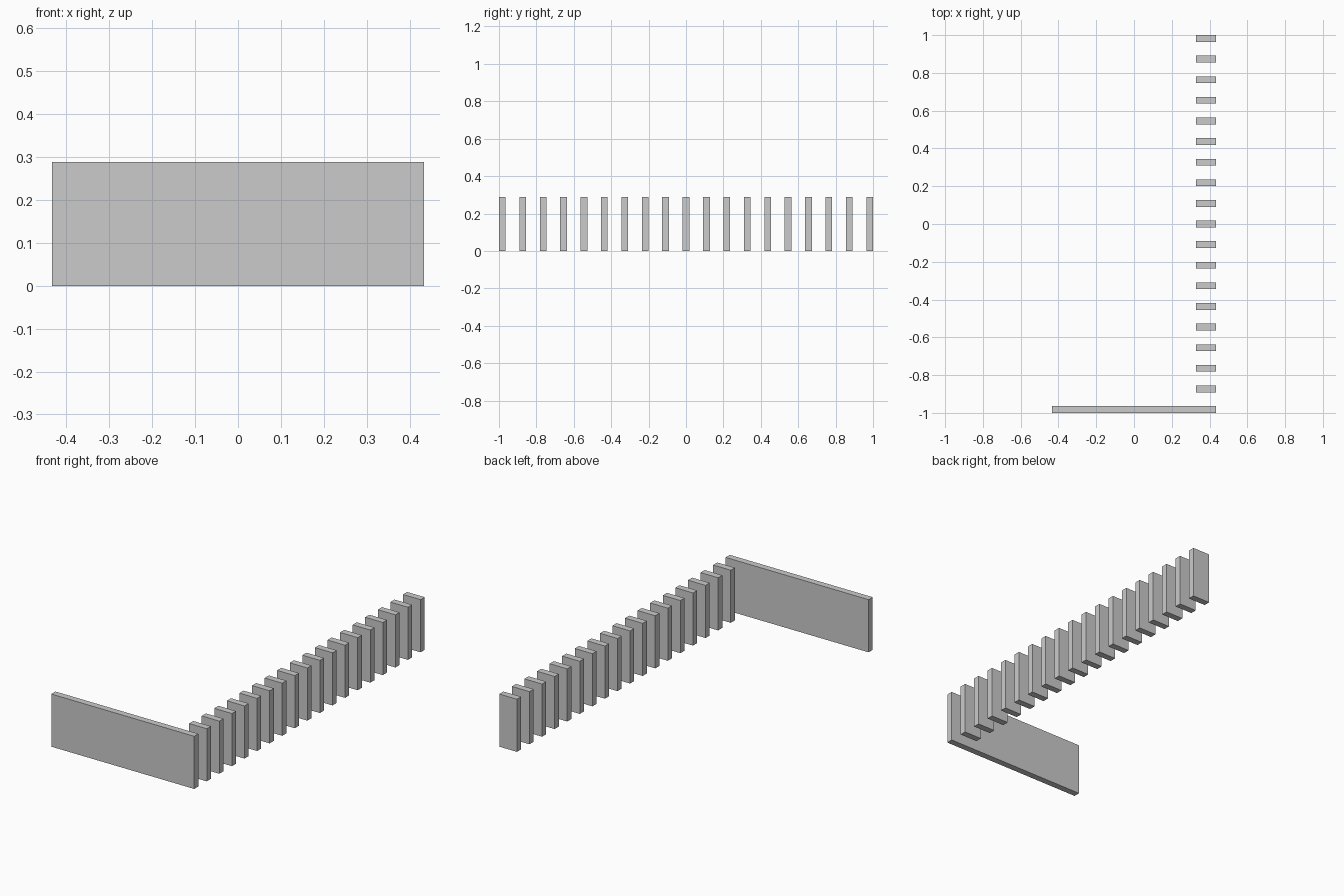
import bpy

if "Cube" in bpy.data.objects:
    bpy.data.objects.remove(bpy.data.objects["Cube"])

HEIGHT = 0.289
THICK = 0.036
X_MAX = 0.434
SLAT_WIDTH = 0.107
COUNT = 19                      # positions along y, the first is the wide panel
STEP = (2.0 - THICK) / (COUNT - 1)


def board(name, x0, x1, y):
    """Upright board from x0 to x1, centred on y, standing on the ground."""
    bpy.ops.mesh.primitive_cube_add(size=1, location=((x0 + x1) / 2, y, HEIGHT / 2))
    obj = bpy.context.object
    obj.name = name
    obj.scale = (x1 - x0, THICK, HEIGHT)
    bpy.ops.object.transform_apply(location=False, rotation=False, scale=True)
    return obj


# Wide front panel
y_front = -1.0 + THICK / 2
board("front_panel", -X_MAX, X_MAX, y_front)

# Row of narrow slats running to the back
for i in range(1, COUNT):
    board(f"slat_{i:02d}", X_MAX - SLAT_WIDTH, X_MAX, y_front + i * STEP)
